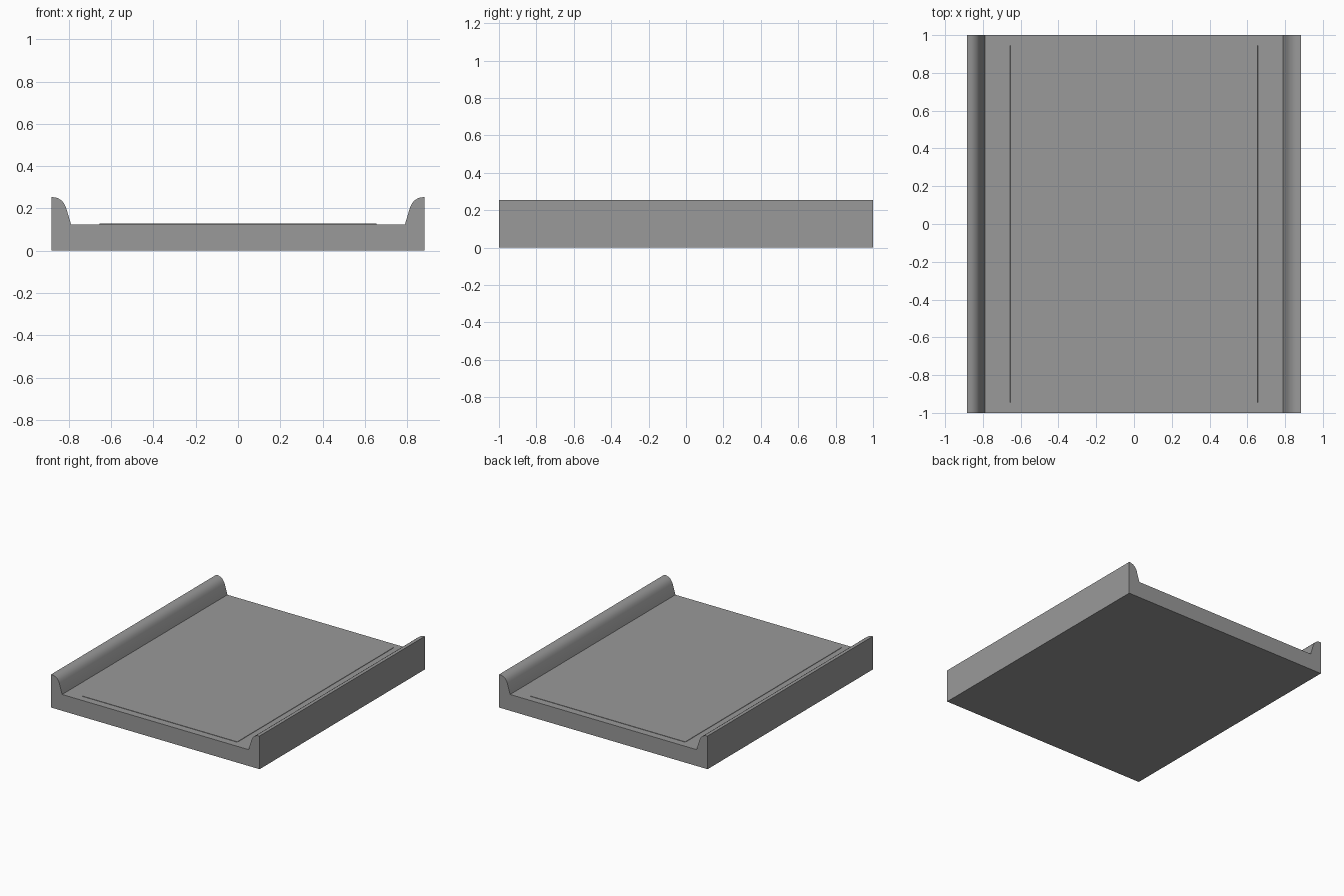
import bpy
import bmesh

cube = bpy.data.objects.get("Cube")
if cube:
    bpy.data.objects.remove(cube, do_unlink=True)

HALF_LENGTH = 1.0
FLOOR = 0.125

grey = bpy.data.materials.new("plain grey")
grey.use_nodes = True
colour = (0.32, 0.32, 0.32, 1)
grey.diffuse_color = colour
grey.node_tree.nodes["Principled BSDF"].inputs["Base Color"].default_value = colour


def extrude_profile(name, profile, half_length):
    """Sweep an x-z outline along y into a closed solid."""
    bm = bmesh.new()
    face = bm.faces.new([bm.verts.new((x, -half_length, z)) for x, z in profile])
    swept = bmesh.ops.extrude_face_region(bm, geom=[face])["geom"]
    verts = [v for v in swept if isinstance(v, bmesh.types.BMVert)]
    bmesh.ops.translate(bm, verts=verts, vec=(0, 2 * half_length, 0))
    bmesh.ops.recalc_face_normals(bm, faces=bm.faces)
    mesh = bpy.data.meshes.new(name)
    bm.to_mesh(mesh)
    bm.free()
    mesh.materials.append(grey)
    obj = bpy.data.objects.new(name, mesh)
    bpy.context.collection.objects.link(obj)
    return obj


# Tray: flat bed with a rounded lip along each side
lip = [(0.883, 0), (0.883, 0.254), (0.862, 0.252), (0.847, 0.246),
       (0.833, 0.236), (0.822, 0.222), (0.814, 0.205), (0.79, FLOOR)]
tray = extrude_profile("tray", lip + [(-x, z) for x, z in reversed(lip)], HALF_LENGTH)

# Barely raised panel on the bed
panel_top = FLOOR + 0.003
panel = extrude_profile("bed_panel", [(-0.66, FLOOR - 0.01), (0.66, FLOOR - 0.01),
                                      (0.655, panel_top), (-0.655, panel_top)], 0.945)

# Smooth the lips and keep the corners crisp
for obj in (tray, panel):
    bpy.ops.object.select_all(action="DESELECT")
    obj.select_set(True)
    bpy.context.view_layer.objects.active = obj
    bpy.ops.object.shade_smooth_by_angle(angle=0.6)
